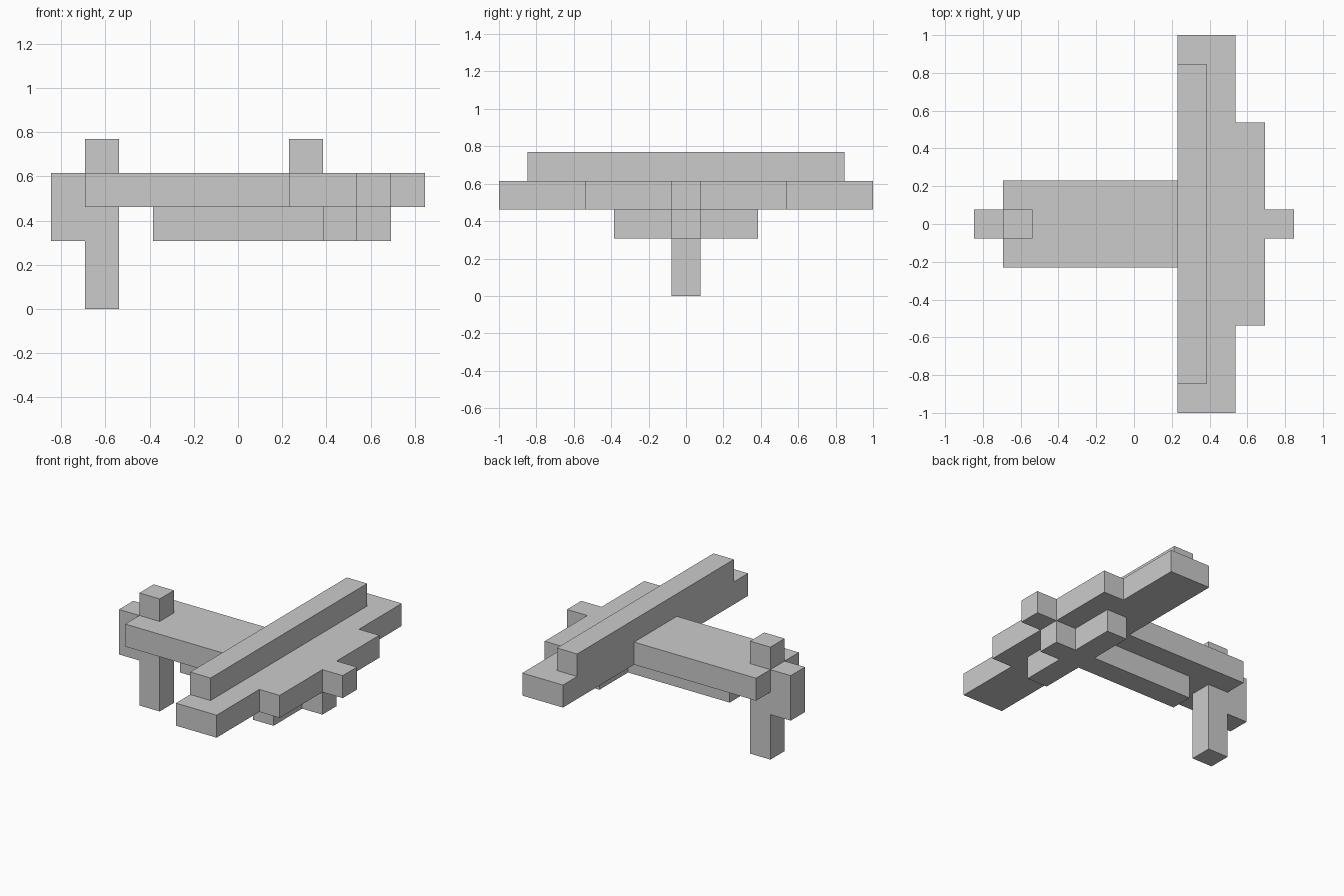
import bpy, bmesh

if "Cube" in bpy.data.objects:
    bpy.data.objects.remove(bpy.data.objects["Cube"])

U = 2 / 13  # one block


def slab(name, half, z0, z1):
    """Extrude a plan outline, given as its +y half and mirrored over y = 0 (block units)."""
    outline = half + [(x, -y) for x, y in reversed(half)]
    bm = bmesh.new()
    face = bm.faces.new([bm.verts.new((x * U, y * U, z0 * U)) for x, y in outline])
    top = bmesh.ops.extrude_face_region(bm, geom=[face])
    verts = [v for v in top["geom"] if isinstance(v, bmesh.types.BMVert)]
    bmesh.ops.translate(bm, vec=(0, 0, (z1 - z0) * U), verts=verts)
    bmesh.ops.recalc_face_normals(bm, faces=bm.faces)
    mesh = bpy.data.meshes.new(name)
    bm.to_mesh(mesh)
    bm.free()
    obj = bpy.data.objects.new(name, mesh)
    bpy.context.collection.objects.link(obj)
    return obj


def bar(name, x0, x1, half_width, z0, z1):
    return slab(name, [(x0, half_width), (x1, half_width)], z0, z1)


# Main layer: body, wide stepped wing and nose in one outline
slab("body_and_wing", [(-4.5, 1.5), (1.5, 1.5), (1.5, 6.5), (3.5, 6.5),
                       (3.5, 3.5), (4.5, 3.5), (4.5, 0.5), (5.5, 0.5)], 3, 4)

# Keel under the body, with a short crosspiece
slab("keel", [(-2.5, 0.5), (2.5, 0.5), (2.5, 2.5), (3.5, 2.5),
              (3.5, 0.5), (4.5, 0.5)], 2, 3)

# Raised ridge on the wing and stud at the tail
bar("wing_ridge", 1.5, 2.5, 5.5, 4, 5)
bar("tail_stud", -4.5, -3.5, 0.5, 4, 5)

# Tail block and the leg below it
bar("tail_block", -5.5, -4.5, 0.5, 2, 4)
bar("tail_leg", -4.5, -3.5, 0.5, 0, 3)
